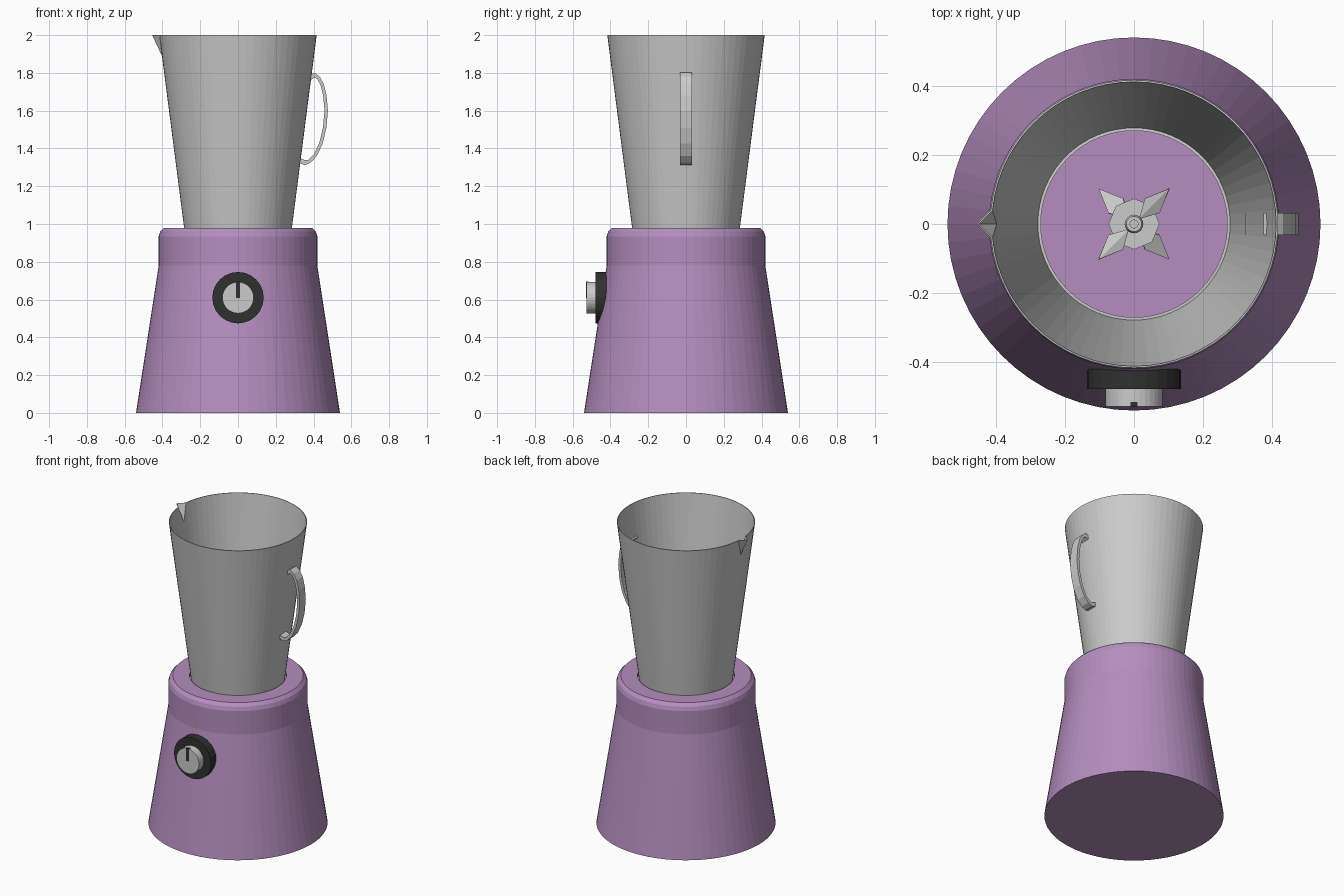
import bpy, bmesh, math
from mathutils import Vector

if "Cube" in bpy.data.objects:
    bpy.data.objects.remove(bpy.data.objects["Cube"])

SEG = 64


def material(name, rgb):
    m = bpy.data.materials.new(name)
    m.diffuse_color = (*rgb, 1)
    m.use_nodes = True
    m.node_tree.nodes["Principled BSDF"].inputs["Base Color"].default_value = m.diffuse_color
    return m


PURPLE = material("purple_plastic", (0.46, 0.27, 0.52))
BLACK = material("black_plastic", (0.03, 0.03, 0.03))


def finish(name, bm, mat=None):
    bmesh.ops.recalc_face_normals(bm, faces=bm.faces[:])
    me = bpy.data.meshes.new(name)
    bm.to_mesh(me)
    bm.free()
    ob = bpy.data.objects.new(name, me)
    bpy.context.collection.objects.link(ob)
    if mat:
        me.materials.append(mat)
    return ob


def lathe(bm, profile, seg=SEG, caps=True):
    """Revolve (radius, z) points round z; returns the rings of vertices."""
    rings = [[bm.verts.new((r * math.cos(2 * math.pi * i / seg),
                            r * math.sin(2 * math.pi * i / seg), z))
              for i in range(seg)] for r, z in profile]
    for a, b in zip(rings, rings[1:]):
        for i in range(seg):
            j = (i + 1) % seg
            bm.faces.new((a[i], a[j], b[j], b[i]))
    if caps:
        bm.faces.new(rings[0])
        bm.faces.new(rings[-1])
    return rings


# motor base with a recess for the jar
bm = bmesh.new()
lathe(bm, [(0.54, 0), (0.42, 0.78), (0.42, 0.935), (0.412, 0.96), (0.393, 0.98),
           (0.292, 0.98), (0.292, 0.95)])
finish("motor_base", bm, PURPLE)

# open jar: one rim vertex is pulled out into the pouring spout
bm = bmesh.new()
rings = lathe(bm, [(0.27, 0.953), (0.28, 0.953), (0.40, 1.89), (0.414, 2.0)], caps=False)
low, rim = rings[2], rings[3]
mid = SEG // 2
for k in (mid - 1, mid + 1):
    bmesh.ops.connect_verts(bm, verts=[low[mid], rim[k]])
rim[mid].co.x = -0.452
jar = finish("jar", bm)
sol = jar.modifiers.new("wall", 'SOLIDIFY')
sol.thickness = 0.005
sol.offset = 0

# handle: flat strap swept along a curved path
path = [(0.382, 1.775), (0.405, 1.788), (0.425, 1.775), (0.445, 1.74), (0.46, 1.68),
        (0.467, 1.60), (0.459, 1.51), (0.44, 1.43), (0.41, 1.365), (0.38, 1.333),
        (0.355, 1.325), (0.328, 1.335)]
bm = bmesh.new()
pts = [Vector(p) for p in path]
sections = []
for i, p in enumerate(pts):
    t = (pts[min(i + 1, len(pts) - 1)] - pts[max(i - 1, 0)]).normalized()
    n = Vector((-t.y, t.x)) * (0.013 if i in (0, 1, 10, 11) else 0.009)
    sections.append([bm.verts.new((p.x + s * n.x, y, p.y + s * n.y))
                     for s, y in ((1, -0.032), (1, 0.032), (-1, 0.032), (-1, -0.032))])
for a, b in zip(sections, sections[1:]):
    for i in range(4):
        bm.faces.new((a[i], a[(i + 1) % 4], b[(i + 1) % 4], b[i]))
bm.faces.new(sections[0])
bm.faces.new(sections[-1])
finish("handle", bm)


# control dial on the front
def dial(name, radius, y0, y1, seg, mat=None):
    bm = bmesh.new()
    lathe(bm, [(radius, -y0), (radius, -y1)], seg)
    ob = finish(name, bm, mat)
    ob.rotation_euler.x = math.pi / 2
    ob.location.z = 0.61
    return ob


dial("dial_ring", 0.136, -0.42, -0.478, 24, BLACK)
dial("dial_knob", 0.083, -0.478, -0.528, 32)

bm = bmesh.new()
bmesh.ops.create_cube(bm, size=1)
bmesh.ops.scale(bm, vec=(0.02, 0.015, 0.086), verts=bm.verts[:])
bmesh.ops.translate(bm, vec=(0, -0.5225, 0.652), verts=bm.verts[:])
finish("dial_pointer", bm, BLACK)

# spindle and blade plate
bm = bmesh.new()
lathe(bm, [(0.027, 0.95), (0.027, 1.07), (0.022, 1.085), (0.013, 1.085), (0.013, 1.105)], 16)
finish("spindle", bm)
bm = bmesh.new()
lathe(bm, [(0.074, 1.046), (0.074, 1.052)], 8)
finish("blade_plate", bm)

# four creased blades, bent up and down in turn
for k in range(4):
    bm = bmesh.new()
    bend = 0.055 if k % 2 == 0 else -0.055
    root, tip = bm.verts.new((0.02, 0, 1.056)), bm.verts.new((0.145, 0, 1.052 + bend))
    for s in (-1, 1):
        side = bm.verts.new((0.075, s * 0.03, 1.05 + bend * 0.35))
        bm.faces.new((root, side, tip))
    blade = finish(f"blade_{k + 1}", bm)
    blade.rotation_euler.z = math.pi / 4 + k * math.pi / 2
    blade.modifiers.new("thickness", 'SOLIDIFY').thickness = 0.006
